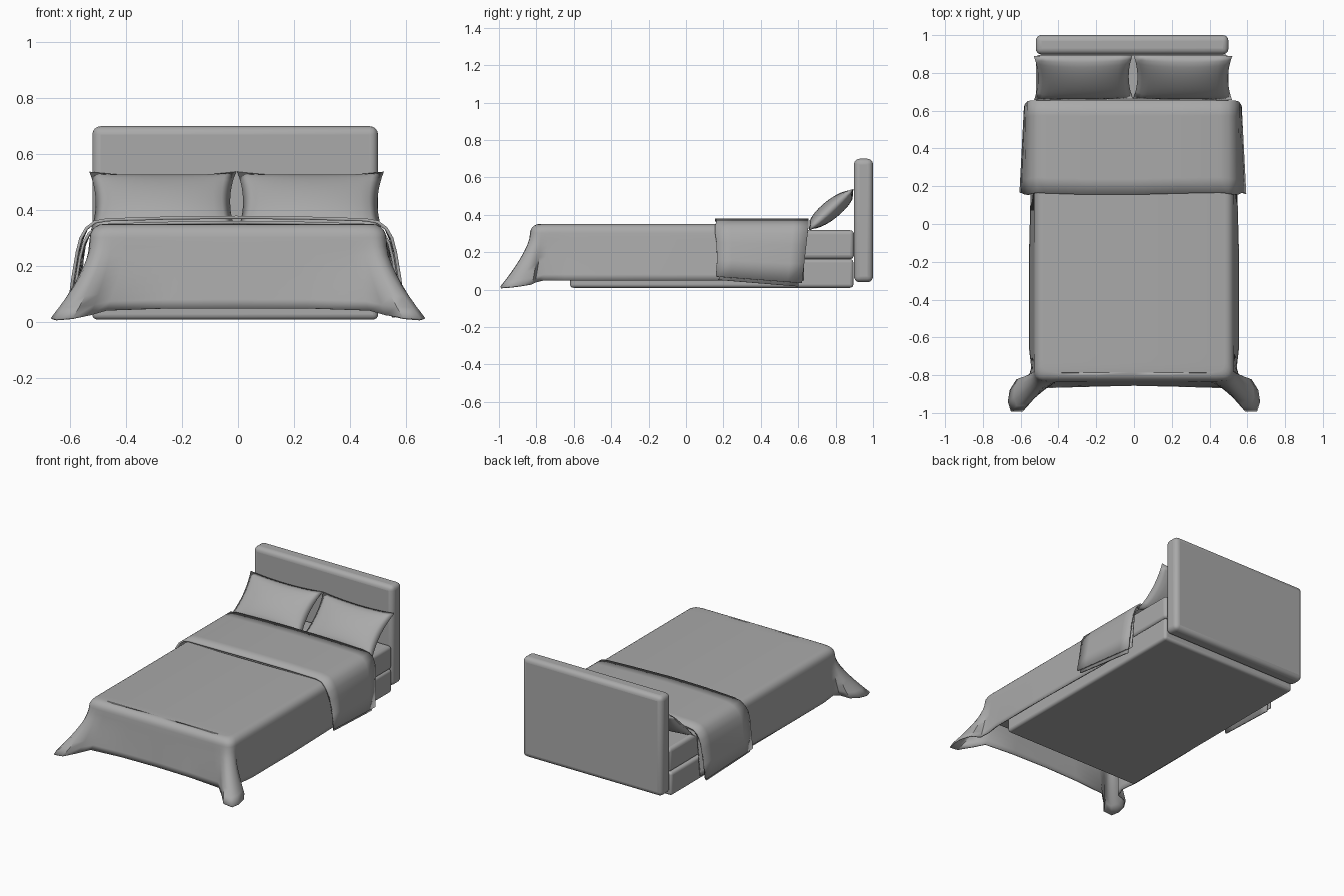
import bpy, math
from mathutils import Vector, Matrix

if "Cube" in bpy.data.objects:
    bpy.data.objects.remove(bpy.data.objects["Cube"])

grey = bpy.data.materials.new("soft grey")
grey.use_nodes = True
colour = (0.4, 0.4, 0.4, 1)
grey.diffuse_color = colour
grey.node_tree.nodes["Principled BSDF"].inputs["Base Color"].default_value = colour


def finish(obj, angle=50):
    bpy.ops.object.select_all(action="DESELECT")
    obj.select_set(True)
    bpy.context.view_layer.objects.active = obj
    bpy.ops.object.shade_smooth_by_angle(angle=math.radians(angle))


def make(name, verts, faces):
    mesh = bpy.data.meshes.new(name)
    mesh.from_pydata(verts, [], faces)
    mesh.materials.append(grey)
    obj = bpy.data.objects.new(name, mesh)
    bpy.context.collection.objects.link(obj)
    return obj


def grid_faces(rows, cols):
    return [(r * cols + c, r * cols + c + 1, (r + 1) * cols + c + 1, (r + 1) * cols + c)
            for r in range(rows - 1) for c in range(cols - 1)]


def soft_box(name, low, high, radius):
    low, high = Vector(low), Vector(high)
    bpy.ops.mesh.primitive_cube_add(size=1, location=(low + high) / 2)
    obj = bpy.context.object
    obj.name = name
    obj.scale = high - low
    bpy.ops.object.transform_apply(location=False, rotation=False, scale=True)
    obj.data.materials.append(grey)
    bevel = obj.modifiers.new("round", "BEVEL")
    bevel.width, bevel.segments = radius, 4
    finish(obj)


def thicken(obj, depth):
    mod = obj.modifiers.new("cloth", "SOLIDIFY")
    mod.thickness, mod.offset = depth, 0
    finish(obj)


# Bed frame, mattress and headboard
soft_box("bed_base", (-0.52, -0.62, 0.01), (0.5, 0.895, 0.163), 0.018)
soft_box("mattress", (-0.51, -0.8, 0.163), (0.5, 0.898, 0.318), 0.022)
soft_box("headboard", (-0.52, 0.898, 0.04), (0.5, 1.0, 0.7), 0.03)

# Duvet: half plan outlines at the top edge and at the hem, lofted downwards
top_half = [(0.525, 0.63), (0.525, 0.3), (0.525, -0.2), (0.525, -0.62), (0.525, -0.73),
            (0.525, -0.775), (0.523, -0.79), (0.517, -0.808), (0.505, -0.82),
            (0.49, -0.826), (0.475, -0.828), (0.45, -0.83), (0.4, -0.83), (0.2, -0.83)]
hem_half = [(0.545, 0.63), (0.54, 0.3), (0.553, -0.2), (0.553, -0.65), (0.54, -0.76),
            (0.555, -0.81), (0.62, -0.825), (0.655, -0.88), (0.665, -0.94),
            (0.65, -0.99), (0.59, -0.99), (0.53, -0.92), (0.47, -0.865), (0.25, -0.858)]
tip_drop = [0, 0, 0, 0, 0, 0.012, 0.022, 0.03, 0.037, 0.04, 0.036, 0.025, 0.008, 0]


def full(half, middle):
    return half + [middle] + [(-x, y) for x, y in reversed(half)]


top = full(top_half, (0, -0.83))
hem = full(hem_half, (0, -0.852))
drop = tip_drop + [0] + tip_drop[::-1]
verts = []
# Rolled top edge
steps = 5
for k in range(steps):
    a = math.pi / 2 * k / steps
    inset = 0.045 * (1 - math.sin(a))
    for i, (x, y) in enumerate(top):
        sx = x * (1 - inset / 0.525)
        sy = y + inset * min(1, max(0, (0.3 - y) / 1.13))
        verts.append((sx, sy, 0.302 + 0.045 * math.cos(a)))
# Hanging sides that flare at the foot corners
levels = 9
for k in range(levels):
    d = k / (levels - 1)
    for (tx, ty), (hx, hy), t in zip(top, hem, drop):
        f = d ** 1.6 if t else d
        z = 0.302 - d * 0.252 - t * d ** 2
        verts.append((tx + (hx - tx) * f, ty + (hy - ty) * f, z))
n = len(top)
faces = grid_faces(steps + levels, n)
# Top strips join matching points of the two halves
for i in range(n // 2 - 1):
    faces.append((i, n - 1 - i, n - 2 - i, i + 1))
faces.append((n // 2 - 1, n // 2 + 1, n // 2))
thicken(make("duvet", verts, faces), 0.008)


# Turned-down cover: an arched section swept along the bed
def cover(name, y_front, y_back, grow, depth):
    half = [(0.595, 0.07), (0.583, 0.16), (0.568, 0.25), (0.555, 0.3), (0.535, 0.335),
            (0.505, 0.358), (0.46, 0.366), (0.25, 0.372)]
    section = full(half, (0, 0.375))
    pts, rows = [], 7
    for r in range(rows):
        t = r / (rows - 1)
        for i, (x, z) in enumerate(section):
            low = max(0, (0.34 - z) / 0.27)
            wave = 0.006 * math.sin(i * 1.3) * (1 - t)
            y = y_front + (y_back - y_front) * t + wave - 0.035 * low * t
            pts.append((x * (1 - 0.04 * t * low) + grow * x - 0.006, y,
                        z + grow - 0.035 * t * low))
    thicken(make(name, pts, grid_faces(rows, len(section))), depth)


cover("turned_down_cover", 0.16, 0.655, 0, 0.011)
cover("cover_underside", 0.175, 0.635, -0.018, 0.01)


# Pillows: pinched cushions leaning on the headboard
def pillow(name, x, turn):
    nu, nv = 17, 13
    pts, polys = [], []
    for side in (1, -1):
        start = len(pts)
        for j in range(nv):
            for i in range(nu):
                u, v = 2 * i / (nu - 1) - 1, 2 * j / (nv - 1) - 1
                bulge = ((1 - u * u) * (1 - v * v)) ** 0.5
                pts.append((u * (0.262 - 0.022 * (1 - v * v)),
                            v * (0.16 - 0.01 * (1 - u * u)),
                            side * 0.05 * bulge + 0.012 * u * u * v))
        for f in grid_faces(nv, nu):
            f = tuple(start + k for k in f)
            polys.append(f if side > 0 else f[::-1])
    obj = make(name, pts, polys)
    obj.matrix_world = (Matrix.Translation((x, 0.776, 0.428))
                        @ Matrix.Rotation(math.radians(turn), 4, "Z")
                        @ Matrix.Rotation(math.radians(39), 4, "X"))
    weld = obj.modifiers.new("seam", "WELD")
    weld.merge_threshold = 0.0005
    finish(obj, 70)


pillow("right_pillow", -0.268, 0.5)
pillow("left_pillow", 0.258, -0.5)
